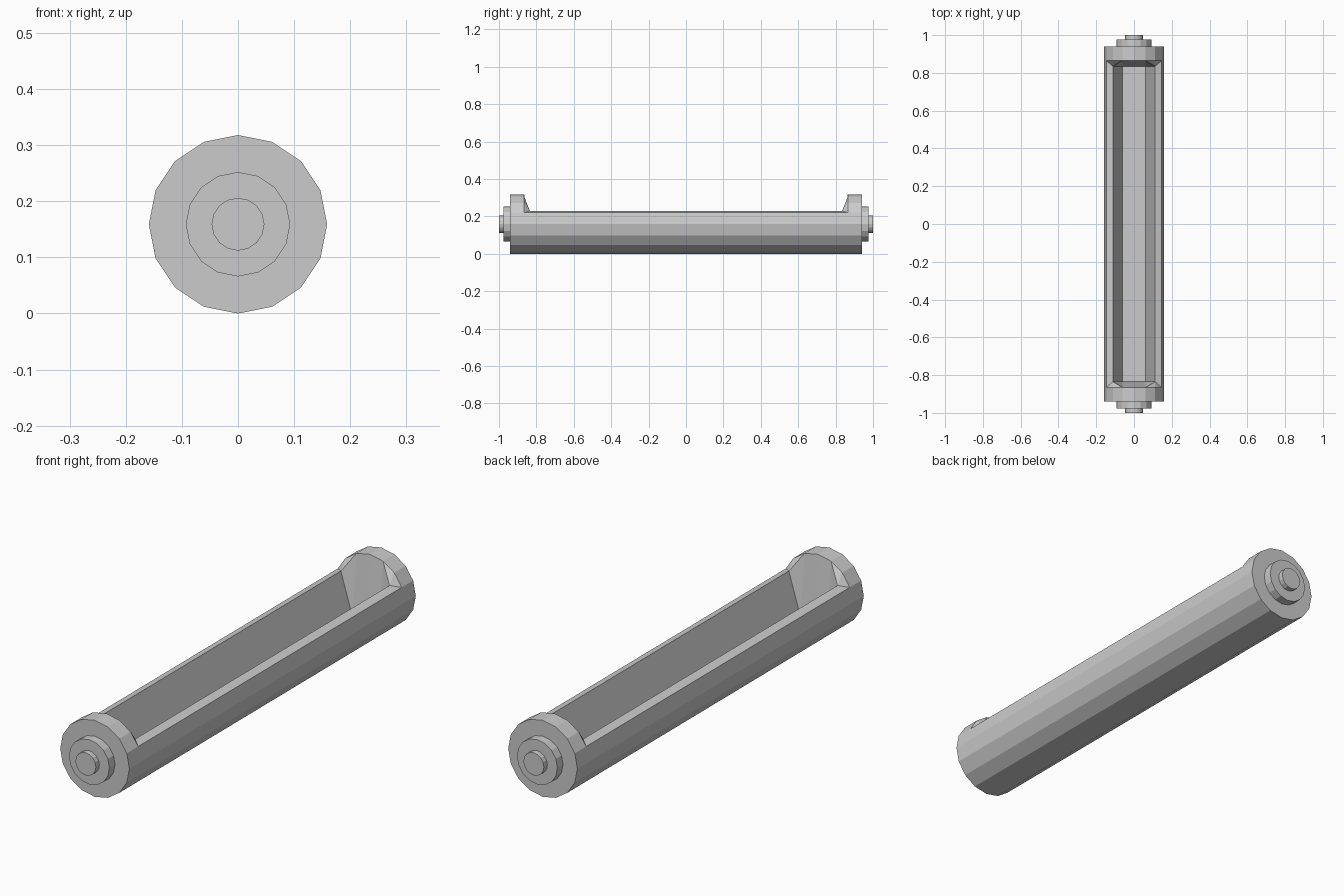
import bpy, bmesh, math

cube = bpy.data.objects.get("Cube")
if cube:
    bpy.data.objects.remove(cube, do_unlink=True)

SIDES = 16
RADIUS = 0.159
CAP_Y, NOTCH_Y, TROUGH_Y = 0.94, 0.865, 0.835
RIM, FLOOR = (0.112, 0.23), (0.06, 0.06)

grey = bpy.data.materials.new("plain grey")
grey.use_nodes = True
colour = (0.6, 0.6, 0.6, 1)
grey.diffuse_color = colour
grey.node_tree.nodes["Principled BSDF"].inputs["Base Color"].default_value = colour


def finish(bm, name):
    bmesh.ops.recalc_face_normals(bm, faces=bm.faces)
    mesh = bpy.data.meshes.new(name)
    bm.to_mesh(mesh)
    bm.free()
    mesh.materials.append(grey)
    obj = bpy.data.objects.new(name, mesh)
    bpy.context.collection.objects.link(obj)


def ring(bm, y, radius):
    """Vertices of one round section, starting at +x and passing over the top."""
    steps = [2 * math.pi * i / SIDES for i in range(SIDES)]
    return [bm.verts.new((radius * math.cos(a), y, RADIUS + radius * math.sin(a))) for a in steps]


def bridge(bm, a, b, indices):
    for i in indices:
        j = (i + 1) % SIDES
        bm.faces.new((a[i], a[j], b[j], b[i]))


# Body: a long faceted tube with its six upper strips opened between the caps
bm = bmesh.new()
outer = [ring(bm, y, RADIUS) for y in (-CAP_Y, -NOTCH_Y, NOTCH_Y, CAP_Y)]
bridge(bm, outer[0], outer[1], range(SIDES))
bridge(bm, outer[2], outer[3], range(SIDES))
bridge(bm, outer[1], outer[2], [i for i in range(SIDES) if not 1 <= i <= 6])
bm.faces.new(outer[0])
bm.faces.new(outer[3])

# Trough: tapered walls and a flat floor, ordered right rim to left rim
profile = [RIM, FLOOR, (-FLOOR[0], FLOOR[1]), (-RIM[0], RIM[1])]
inner = [[bm.verts.new((x, y, z)) for x, z in profile] for y in (-TROUGH_Y, TROUGH_Y)]
front, back = inner
for i in range(3):
    bm.faces.new((front[i], front[i + 1], back[i + 1], back[i]))

# Rims along both sides
for k, i in ((1, 0), (7, 3)):
    bm.faces.new((outer[1][k], outer[2][k], back[i], front[i]))

# Sloping ends of the trough, with a small corner facet on each side
for o, t in ((outer[1], front), (outer[2], back)):
    for a, b, c, rim, floor in ((1, 2, 3, 0, 1), (7, 6, 5, 3, 2)):
        bm.faces.new((o[a], o[b], t[rim]))
        bm.faces.new((o[b], o[c], t[rim]))
        bm.faces.new((o[c], t[floor], t[rim]))
    bm.faces.new((o[3], o[4], t[1]))
    bm.faces.new((o[4], o[5], t[2]))
    bm.faces.new((o[4], t[2], t[1]))
finish(bm, "trough_body")


# Stepped collars and pins at both ends
def disc(name, y0, y1, radius):
    bm = bmesh.new()
    a, b = ring(bm, y0, radius), ring(bm, y1, radius)
    bridge(bm, a, b, range(SIDES))
    bm.faces.new(a)
    bm.faces.new(b)
    finish(bm, name)


for side, s in (("front", -1), ("back", 1)):
    disc(side + "_collar", s * CAP_Y, s * 0.977, 0.093)
    disc(side + "_pin", s * 0.977, s * 1.0, 0.047)
